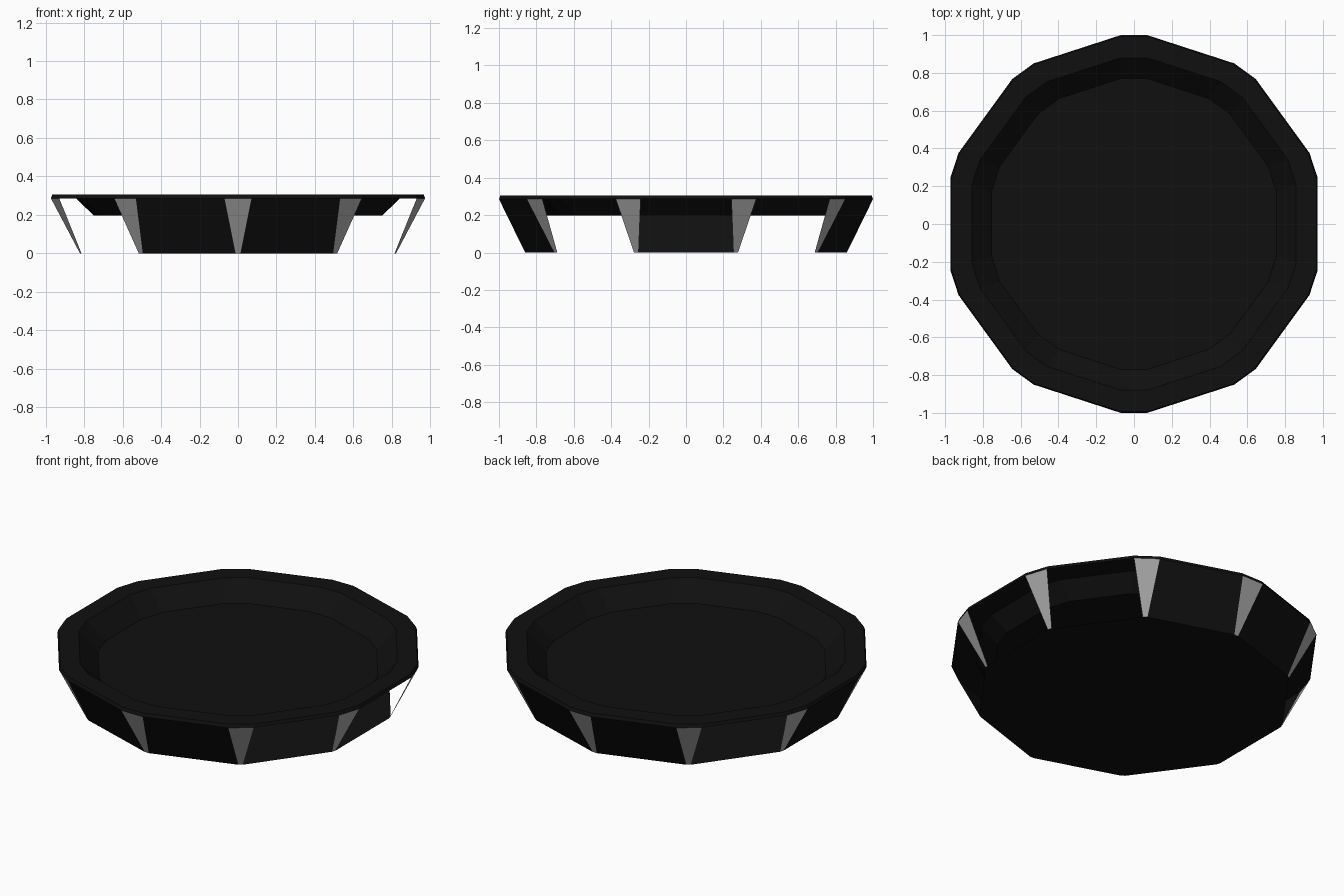
import bpy, bmesh, math

if "Cube" in bpy.data.objects:
    bpy.data.objects.remove(bpy.data.objects["Cube"])

SIDES = 10


def material(name, value):
    m = bpy.data.materials.new(name)
    m.diffuse_color = (value, value, value, 1)
    m.use_nodes = True
    m.node_tree.nodes["Principled BSDF"].inputs["Base Color"].default_value = m.diffuse_color
    return m


BLACK = material("black", 0.005)
GREY = material("grey", 0.40)


def ring(radius, half, z):
    """Decagon with each corner cut flat to a width of 2 * half."""
    pts = []
    for k in range(SIDES):
        a = math.radians(18 + 36 * k)
        for s in (-half, half):
            pts.append((radius * math.cos(a) - s * math.sin(a),
                        radius * math.sin(a) + s * math.cos(a), z))
    return pts


def make(name, mat, faces):
    """Object from a list of faces, each a list of points."""
    bm = bmesh.new()
    for f in faces:
        bm.faces.new([bm.verts.new(p) for p in f])
    bmesh.ops.remove_doubles(bm, verts=bm.verts, dist=0.0001)
    me = bpy.data.meshes.new(name)
    bm.to_mesh(me)
    bm.free()
    me.materials.append(mat)
    ob = bpy.data.objects.new(name, me)
    bpy.context.collection.objects.link(ob)
    return ob


def band(low, high, i):
    j = (i + 1) % len(low)
    return [low[i], low[j], high[j], high[i]]


# Tray: rim and sunken basin as one closed shell
rings = [ring(0.767, 0.07, 0.197), ring(0.862, 0.07, 0.286),
         ring(1.0, 0.07, 0.286), ring(0.993, 0.07, 0.305),
         ring(0.88, 0.07, 0.305), ring(0.77, 0.07, 0.202)]
faces = [band(a, b, i) for a, b in zip(rings, rings[1:]) for i in range(2 * SIDES)]
faces += [rings[0][::-1], rings[-1]]
make("tray", BLACK, faces)

# Base plate, corner struts and side panels share these two outlines
foot = ring(0.86, 0.013, 0)
rim = ring(1.0, 0.07, 0.286)
make("base_plate", BLACK, [foot[::-1]])

# Tapered grey struts at every corner
make("corner_struts", GREY, [band(foot, rim, 2 * k) for k in range(SIDES)])

# Side panels: front pair, back pair and left; the other bays are open
for name, bays in (("back_panels", (1, 2)), ("left_panel", (4,)),
                   ("front_panels", (6, 7))):
    make(name, BLACK, [band(foot, rim, 2 * k + 1) for k in bays])
